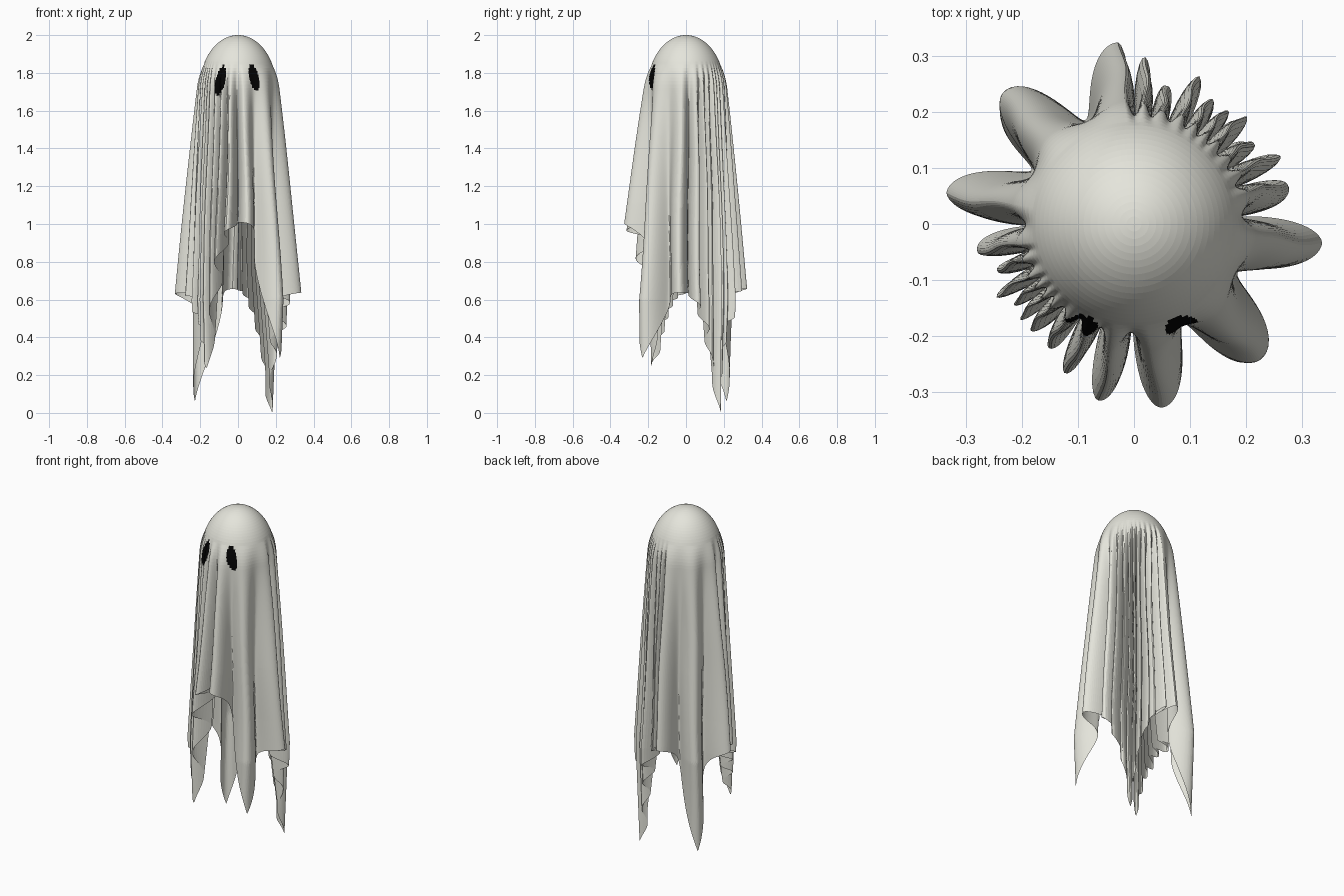
import bpy, math

if "Cube" in bpy.data.objects:
    bpy.data.objects.remove(bpy.data.objects["Cube"])

# Folds of the draped sheet: (angle in degrees, outer radius near the hem)
FOLDS = [(15, .28), (26, .285), (35, .255), (44.5, .275), (51, .26), (58, .26),
         (66, .285), (76, .25), (85, .295), (94, .322), (135, .328), (171, .336),
         (190, .28), (198, .255), (207, .275), (213, .255), (219, .262), (225, .262),
         (235, .265), (246, .29), (259, .318), (278, .328), (313, .328), (354, .334)]
COLS_PER_DEG = 2
DOME_ROWS, SKIRT_ROWS = 24, 80
DOME_Z, DOME_R, DOME_H = 1.72, .203, .28


def clamp(v):
    return max(0.0, min(1.0, v))


def hem_height(a):
    """Hem of a rectangular sheet hung over a head, shorter in front."""
    # the two wide corners end in rounder tips
    for tip in (math.radians(135), math.radians(313)):
        d = (a - tip + math.pi) % (2 * math.pi) - math.pi
        a -= .42 * d * math.exp(-(d / .25) ** 2)
    if math.sin(a) < 0:
        a -= .155 * math.sin(2 * a)
    c, s = abs(math.cos(a)) + 1e-6, math.sin(a)
    depth = 1.62 if s > 0 else 1.25
    reach = min(1.64 / c, depth / (abs(s) + 1e-6))
    return max(0, (2.305 - reach) * .95 + .06 * max(0, -math.sin(2 * a)))


def columns():
    """Yield angle, phase in fold, fold gap, crest radius, valley radius."""
    for i, (a0, r0) in enumerate(FOLDS):
        a1, r1 = FOLDS[(i + 1) % len(FOLDS)]
        gap = (a1 - a0) % 360
        n = max(18, int(gap * COLS_PER_DEG))
        valley = .197 if gap > 30 else .15
        for k in range(n):
            p = k / n
            yield a0, p, gap, r0 + (r1 - r0) * p, valley


def point(col, row):
    a0, p, gap, crest, valley = col
    a = math.radians(a0 + gap * p)
    hem = hem_height(a)
    if row <= DOME_ROWS:
        phi = math.pi / 2 * row / DOME_ROWS
        base, z = DOME_R * math.sin(phi), DOME_Z + DOME_H * math.cos(phi)
    else:
        base = DOME_R
        z = DOME_Z + (hem - DOME_Z) * (row - DOME_ROWS) / SKIRT_ROWS
    t_out = clamp((1.84 - z) / (1.84 - max(.6, hem))) ** .9
    t_in = clamp((1.86 - z) / .75)
    top = base + (crest - .2) * t_out - .02 * clamp((.6 - z) / .6)
    # deep valleys open out again towards the hanging corners
    low = base + (valley - DOME_R) * t_in + (.215 - valley) * clamp((.8 - z) / .6)
    r = low + (top - low) * (.5 + .5 * math.cos(2 * math.pi * p))
    # rounded crests with pinched valleys
    bulge = (.04 if gap > 30 else .16) * t_in * math.sin(2 * math.pi * p)
    sway = .02 * t_in * math.sin(5 * z + 3 * a)
    a = math.radians(a0 + gap * (p + bulge)) + sway
    return r * math.cos(a), r * math.sin(a), z


def in_eye(c):
    if c.y > 0:
        return False
    side = 1 if c.x > 0 else -1
    cx, cz, h = (.085, 1.775, .07) if side > 0 else (-.093, 1.76, .077)
    dz = c.z - cz
    dx = c.x - cx + side * .2 * dz
    return (dx / .025) ** 2 + (dz / h) ** 2 < 1


def material(name, rgb):
    m = bpy.data.materials.new(name)
    m.diffuse_color = (*rgb, 1)
    m.use_nodes = True
    m.node_tree.nodes["Principled BSDF"].inputs["Base Color"].default_value = m.diffuse_color
    return m


# Sheet: one polar grid from the crown to the hem
cols = list(columns())
n, rows = len(cols), DOME_ROWS + SKIRT_ROWS
verts = [(0, 0, 2)] + [point(c, r) for r in range(1, rows + 1) for c in cols]
faces = [(0, 1 + i, 1 + (i + 1) % n) for i in range(n)]
for r in range(rows - 1):
    for i in range(n):
        j = (i + 1) % n
        a, b = 1 + r * n, 1 + (r + 1) * n
        faces.append((a + i, b + i, b + j, a + j))
mesh = bpy.data.meshes.new("ghost_sheet")
mesh.from_pydata(verts, [], faces)
mesh.materials.append(material("off white cloth", (.78, .78, .71)))
mesh.materials.append(material("black eyes", (.001, .001, .001)))

# Eyes: faces inside two slanted ovals
for f in mesh.polygons:
    f.material_index = int(in_eye(f.center))
mesh.update()
sheet = bpy.data.objects.new("ghost_sheet", mesh)
bpy.context.collection.objects.link(sheet)
